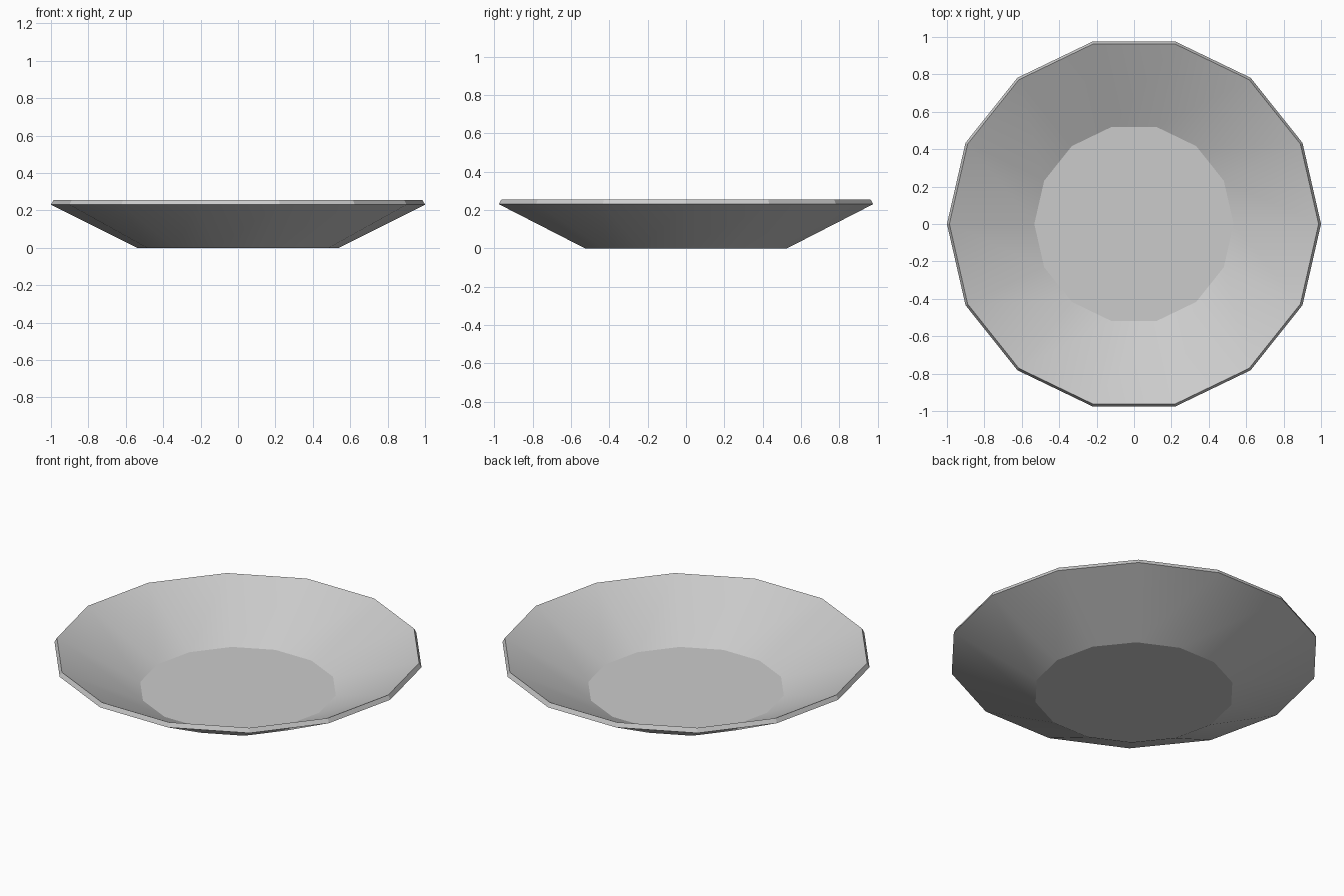
import bpy
import bmesh
from math import cos, sin, tau, radians

cube = bpy.data.objects.get("Cube")
if cube:
    bpy.data.objects.remove(cube, do_unlink=True)

SIDES = 14

# Grey glaze
grey = bpy.data.materials.new("plain_grey")
grey.use_nodes = True
colour = (0.6, 0.6, 0.6, 1)
grey.diffuse_color = colour
grey.node_tree.nodes["Principled BSDF"].inputs["Base Color"].default_value = colour

# Cross-section (radius, height): base, outer wall, slanted rim, inner floor
profile = [(0.54, 0), (1, 0.23), (0.987, 0.255), (0.533, 0.028)]

bm = bmesh.new()
rings = [[bm.verts.new((r * cos(tau * i / SIDES), r * sin(tau * i / SIDES), z))
          for i in range(SIDES)] for r, z in profile]
for low, high in zip(rings, rings[1:]):
    for i in range(SIDES):
        j = (i + 1) % SIDES
        bm.faces.new((low[i], low[j], high[j], high[i]))

# Underside and inner floor discs
bm.faces.new(rings[0][::-1])
bm.faces.new(rings[-1])
bmesh.ops.recalc_face_normals(bm, faces=bm.faces)

mesh = bpy.data.meshes.new("plate")
bm.to_mesh(mesh)
bm.free()
mesh.materials.append(grey)
plate = bpy.data.objects.new("plate", mesh)
bpy.context.collection.objects.link(plate)

# Smooth walls, crisp floor and rim edges
bpy.ops.object.select_all(action="DESELECT")
plate.select_set(True)
bpy.context.view_layer.objects.active = plate
bpy.ops.object.shade_smooth_by_angle(angle=radians(20))
